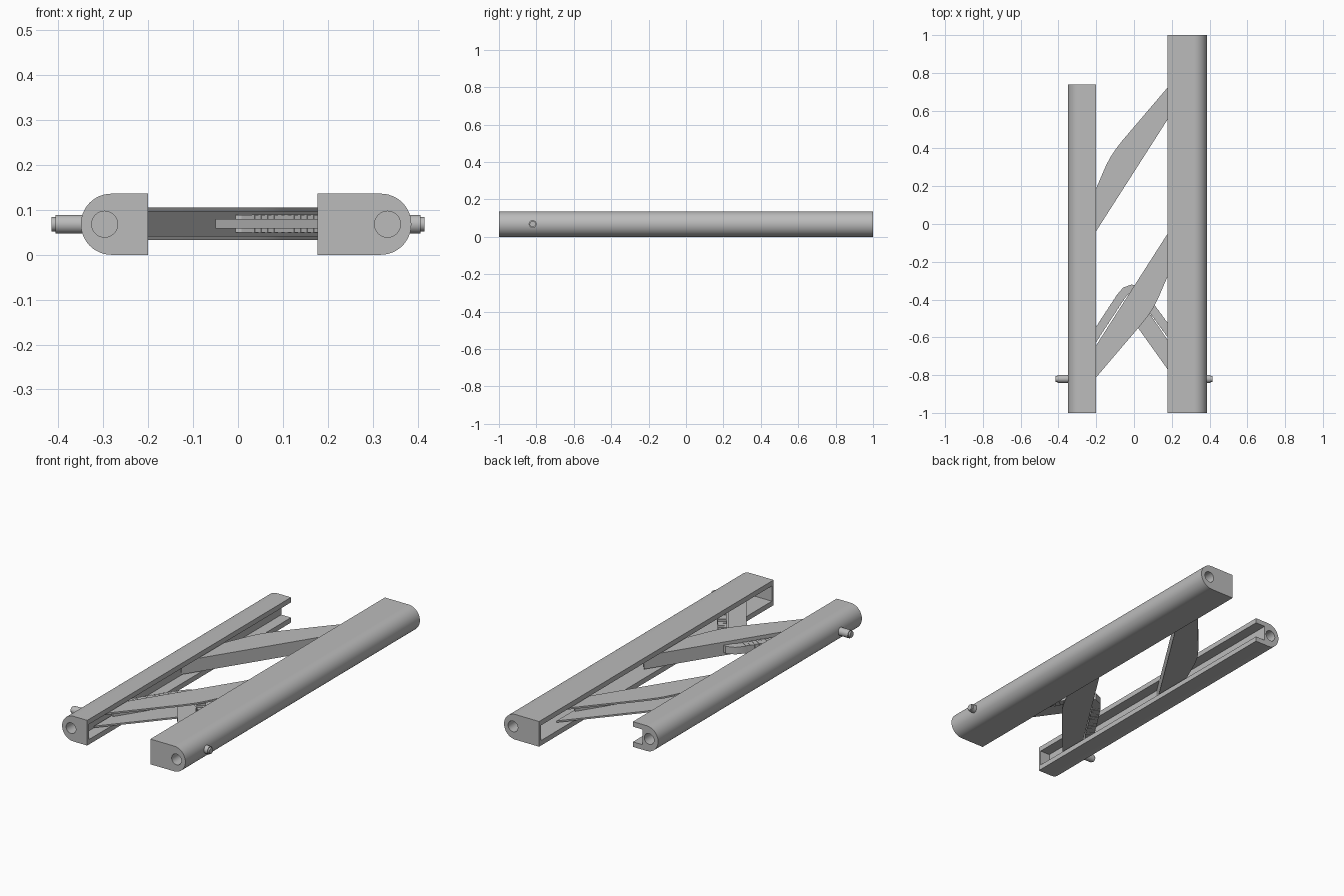
import bpy, bmesh, math
from mathutils import Matrix, Vector

if "Cube" in bpy.data.objects:
    bpy.data.objects.remove(bpy.data.objects["Cube"], do_unlink=True)

grey = bpy.data.materials.new("satin_grey")
grey.use_nodes = True
COLOUR = (0.5, 0.5, 0.5, 1)
grey.diffuse_color = COLOUR
grey.node_tree.nodes["Principled BSDF"].inputs["Base Color"].default_value = COLOUR

MID = 0.068     # half of the overall height


def finish(bm, name):
    bmesh.ops.recalc_face_normals(bm, faces=bm.faces)
    mesh = bpy.data.meshes.new(name)
    bm.to_mesh(mesh)
    bm.free()
    mesh.materials.append(grey)
    ob = bpy.data.objects.new(name, mesh)
    bpy.context.collection.objects.link(ob)
    return ob


def smooth(ob):
    bpy.ops.object.select_all(action="DESELECT")
    bpy.context.view_layer.objects.active = ob
    ob.select_set(True)
    bpy.ops.object.shade_smooth_by_angle(angle=math.radians(30))


def slab(bm, points, offset):
    """Extrude a closed outline of 3D points by an offset."""
    face = bm.faces.new([bm.verts.new(p) for p in points])
    ext = bmesh.ops.extrude_face_region(bm, geom=[face])["geom"]
    verts = [v for v in ext if isinstance(v, bmesh.types.BMVert)]
    bmesh.ops.translate(bm, verts=verts, vec=offset)


def plate(bm, outline, z0, z1):
    slab(bm, [(x, y, z0) for x, y in outline], (0, 0, z1 - z0))


def cylinder(bm, centre, radius, length, axis):
    turn = Matrix.Rotation(math.pi / 2, 4, "X" if axis == "Y" else "Y")
    bmesh.ops.create_cone(bm, cap_ends=True, segments=32, radius1=radius,
                          radius2=radius, depth=length,
                          matrix=Matrix.Translation(centre) @ turn)


def cut(ob, build):
    """Subtract the shape made by the build function, then drop the cutter."""
    bm = bmesh.new()
    build(bm)
    cutter = finish(bm, "cutter")
    cutter.hide_render = True
    mod = ob.modifiers.new("cut", "BOOLEAN")
    mod.operation, mod.object, mod.solver = "DIFFERENCE", cutter, "EXACT"
    bpy.context.view_layer.objects.active = ob
    bpy.ops.object.modifier_apply(modifier=mod.name)
    bpy.data.objects.remove(cutter, do_unlink=True)


def rail(name, inner, outer, back, floor, hole_x, slot_end):
    """Rounded bar with a channel along its inner side and bores in its ends."""
    side = 1 if outer > inner else -1
    centre = outer - side * MID
    arc = [math.pi * (i / 24 - 0.5) for i in range(25)]
    profile = [(centre + side * MID * math.cos(a), -1, MID + MID * math.sin(a)) for a in arc]
    profile += [(inner, -1, 2 * MID), (inner, -1, 0)]
    bm = bmesh.new()
    slab(bm, profile, (0, back + 1, 0))
    ob = finish(bm, name)

    def channel(bm):
        x = inner - side * 0.05
        plate(bm, [(x, -0.985), (floor, -0.985), (floor, slot_end), (x, slot_end)],
              0.027, 0.109)
    cut(ob, channel)
    for y in (-1, back):
        cut(ob, lambda bm: cylinder(bm, (hole_x, y, MID), 0.029, 0.16, "Y"))
    smooth(ob)

    # Side knob near the front end
    tip = 0.415 * side
    bm = bmesh.new()
    base = outer - side * 0.02
    for radius, end in ((0.021, tip - side * 0.009), (0.016, tip)):
        cylinder(bm, ((base + end) / 2, -0.82, MID), radius, abs(end - base), "X")
    smooth(finish(bm, name + "_knob"))


rail("long_rail", 0.177, 0.386, 1.0, 0.295, 0.333, 0.985)
rail("short_rail", -0.20, -0.35, 0.738, -0.258, -0.297, 0.80)

# Bent links: two plates joined by a web along the straight edge
bent_edge = [(-0.25, -0.87), (0.04, -0.53), (0.075, -0.485), (0.1, -0.447),
             (0.125, -0.40), (0.177, -0.28), (0.23, -0.16)]
start, end = Vector((-0.25, -0.72)), Vector((0.23, 0.03))
inset = Vector((0.012, -0.008))
outline = bent_edge + [tuple(end), tuple(start)]
web = [start, end, end + inset, start + inset]


def spun(points):
    return [(-0.023 - x, -0.09 - y) for x, y in points]


for name, place in (("front_link", list), ("rear_link", spun)):
    bm = bmesh.new()
    plate(bm, place(outline), 0.033, 0.042)
    plate(bm, place(outline), 0.096, 0.105)
    plate(bm, place(web), 0.042, 0.096)
    smooth(finish(bm, name))

# Support arm from the long rail into the front link
bm = bmesh.new()
plate(bm, [(0.25, -0.87), (0.25, -0.72), (0.08, -0.47), (0.0, -0.42), (-0.05, -0.45)],
      0.058, 0.08)
finish(bm, "support_arm")

# Arched guide strip between the rails
path = [Vector(p) for p in ((-0.25, -0.66), (-0.07, -0.385), (-0.045, -0.355),
                            (-0.012, -0.342), (0.02, -0.352), (0.045, -0.38), (0.25, -0.66))]
left, right = [], []
for i, p in enumerate(path):
    along = (path[min(i + 1, len(path) - 1)] - path[max(i - 1, 0)]).normalized()
    normal = Vector((-along.y, along.x)) * 0.022
    left.append(p + normal)
    right.append(p - normal)
bm = bmesh.new()
plate(bm, left + right[::-1], 0.05, 0.088)
smooth(finish(bm, "guide_strip"))

# Small ribs on the inside of the strip
bm = bmesh.new()
for a, b in ((path[0], path[1]), (path[5], path[6])):
    for i in range(14):
        p = a.lerp(b, (i + 0.5) / 14)
        turn = Matrix.Rotation(math.atan2(b.y - a.y, b.x - a.x), 4, "Z")
        bmesh.ops.create_cube(bm, size=1, matrix=Matrix.Translation((p.x, p.y, 0.069)) @ turn
                              @ Matrix.Diagonal((0.01, 0.046, 0.042, 1)))
finish(bm, "strip_ribs")
